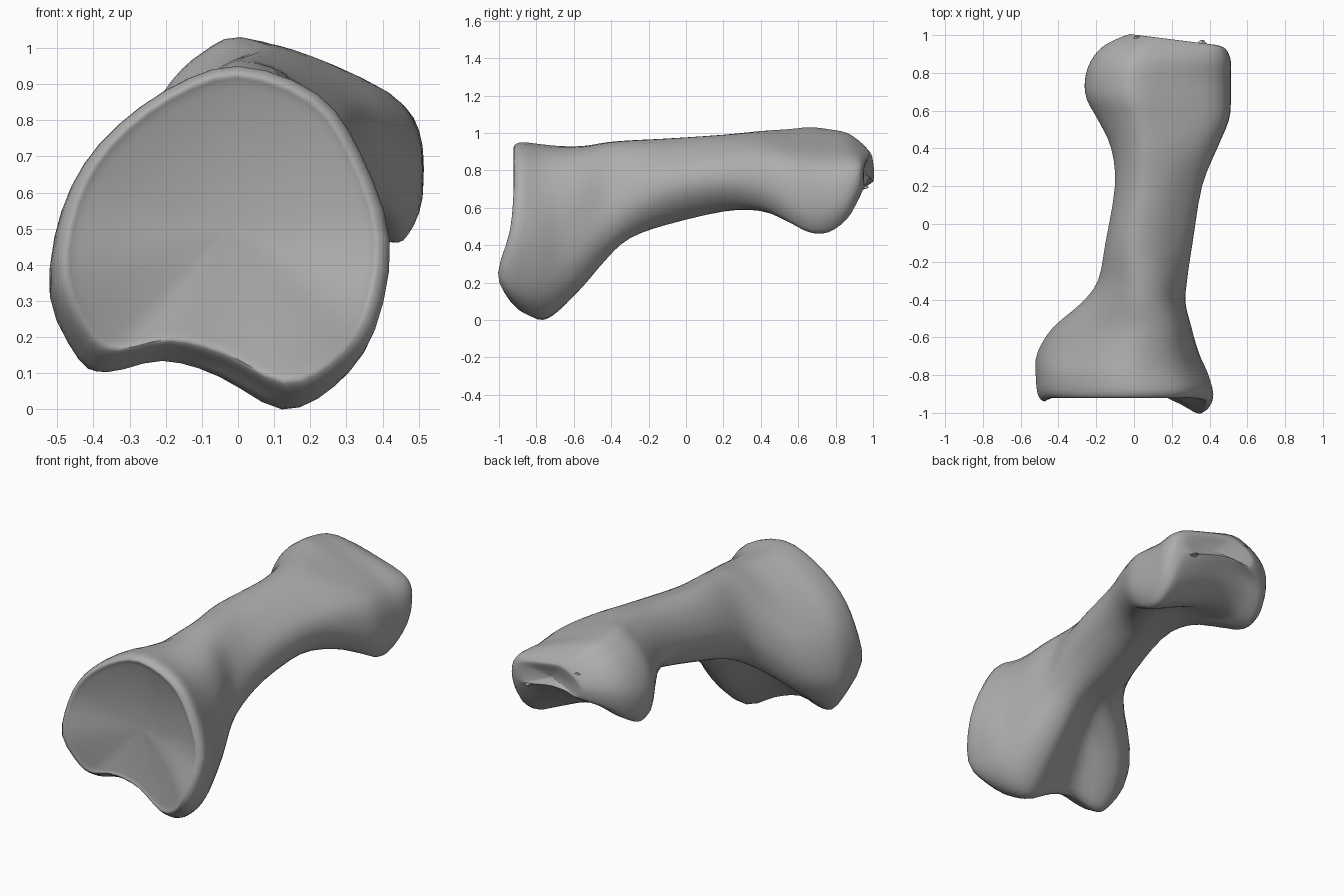
import bpy
import bmesh
from mathutils import Vector

default_cube = bpy.data.objects.get("Cube")
if default_cube:
    bpy.data.objects.remove(default_cube, do_unlink=True)

bone_grey = bpy.data.materials.new("bone grey")
bone_grey.use_nodes = True
colour = (0.42, 0.42, 0.42, 1)
bone_grey.diffuse_color = colour
bone_grey.node_tree.nodes["Principled BSDF"].inputs["Base Color"].default_value = colour

# Cross-sections (x, z), clockwise from the top ridge
JOINT = [(0, .95), (.22, .87), (.34, .7), (.42, .45), (.38, .2), (.28, .06), (.14, 0),
         (-.04, .09), (-.2, .13), (-.35, .1), (-.43, .14), (-.51, .33), (-.48, .55),
         (-.38, .73), (-.2, .88)]
GROOVE = [(.02, .93), (.19, .87), (.28, .71), (.31, .5), (.31, .32), (.25, .18), (.14, .13),
          (.02, .22), (-.12, .35), (-.27, .27), (-.39, .24), (-.47, .34), (-.44, .52),
          (-.33, .68), (-.15, .85)]
SHAFT = [(.05, .98), (.15, .96), (.25, .9), (.33, .82), (.35, .73), (.32, .65), (.25, .58),
         (.16, .55), (.06, .57), (-.02, .6), (-.07, .66), (-.11, .74), (-.1, .82),
         (-.07, .89), (-.02, .95)]
CONDYLES = [(0, 1.02), (.19, .96), (.42, .86), (.5, .75), (.51, .59), (.47, .49), (.42, .47),
            (.3, .52), (.1, .6), (-.08, .61), (-.22, .57), (-.26, .7), (-.24, .81),
            (-.18, .91), (-.1, .98)]

# Outer limits along the bone: y, x low, x high, z low, z high
STATIONS = [
    (-.92, -.48, .39, .07, .93), (-.88, -.51, .42, .03, .95), (-.78, -.52, .39, 0, .94),
    (-.68, -.51, .34, .05, .93), (-.55, -.43, .3, .18, .93), (-.42, -.28, .27, .32, .95),
    (-.3, -.19, .28, .42, .96), (-.1, -.15, .31, .51, .97), (.2, -.1, .36, .58, .99),
    (.4, -.12, .44, .57, 1.01), (.55, -.19, .5, .52, 1.02), (.66, -.25, .51, .47, 1.03),
    (.76, -.26, .51, .47, 1.02), (.86, -.23, .51, .54, 1), (.93, -.16, .49, .64, .95),
    (.97, -.04, .46, .7, .9)]


def normalise(section):
    """Fit a section into the unit square."""
    xs, zs = zip(*section)
    return [Vector(((x - min(xs)) / (max(xs) - min(xs)),
                    (z - min(zs)) / (max(zs) - min(zs)))) for x, z in section]


KEYS = [(-.82, normalise(JOINT)), (-.58, normalise(GROOVE)), (-.1, normalise(SHAFT)),
        (.22, normalise(SHAFT)), (.62, normalise(CONDYLES))]


def section_at(y):
    """Blend the neighbouring key sections."""
    if y <= KEYS[0][0]:
        return KEYS[0][1]
    for (ya, a), (yb, b) in zip(KEYS, KEYS[1:]):
        if y <= yb:
            t = (y - ya) / (yb - ya)
            return [p.lerp(q, t * t * (3 - 2 * t)) for p, q in zip(a, b)]
    return KEYS[-1][1]


def clamp(value):
    return max(0, min(1, value))


def make_ring(y, x_low, x_high, z_low, z_high):
    """Place one section; the joint's lower lips swell forwards, then round under."""
    ring = []
    for u, v in section_at(y):
        x = x_low + u * (x_high - x_low)
        z = z_low + v * (z_high - z_low)
        reach = .03 * clamp((-x - .2) / .2) + .085 * clamp((x + .05) / .25)
        lip = clamp((.55 - z) / .3) * reach - .45 * clamp(.27 - .15 * x - z)
        tip = clamp((y - .9) / .07) * .06 * (.5 - u)
        ring.append(Vector((x, y - lip * clamp((-.74 - y) / .15) + tip, z)))
    return ring


def smooth_points(points, steps, closed):
    """Run a spline through the points."""
    count = len(points)
    result = []
    for i in range(count if closed else count - 1):
        if closed:
            a, b, c, d = (points[(i + k) % count] for k in (-1, 0, 1, 2))
        else:
            a, b, c, d = (points[max(0, min(count - 1, i + k))] for k in (-1, 0, 1, 2))
        for s in range(steps):
            t = s / steps
            result.append(b + (c - a) * t / 2 + (a * 2 - b * 5 + c * 4 - d) * t * t / 2
                          + (b * 3 - a - c * 3 + d) * t ** 3 / 2)
    return result if closed else result + [points[-1]]


rings = [make_ring(*station) for station in STATIONS]

# Hollow joint socket inside the front rim, a smooth bowl
rim = rings[0]
floor = Vector((-.03, -.855, .5))
for scale in (.94, .82, .6, .3, .03):
    bowl = [floor.lerp(p, scale) for p in rim]
    for point, edge in zip(bowl, rim):
        point.y = floor.y + (edge.y - floor.y) * scale ** 2
    rings.insert(0, bowl)

# Worn, slightly hollow tip between the condyles
tip = rings[-1]
centre = sum(tip, Vector()) / len(tip)
for scale, depth in ((.8, .005), (.4, -.01), (.04, -.02)):
    rings.append([centre.lerp(p, scale) + Vector((0, depth, 0)) for p in tip])

# Skin the rings
columns = [smooth_points(list(column), 3, False) for column in zip(*rings)]
loops = [smooth_points(list(ring), 3, True) for ring in zip(*columns)]
bm = bmesh.new()
skin = [[bm.verts.new(p) for p in loop] for loop in loops]
for near, far in zip(skin, skin[1:]):
    for i in range(len(near)):
        bm.faces.new((near[i - 1], near[i], far[i], far[i - 1]))
bm.faces.new(skin[0])
bm.faces.new(skin[-1])
bmesh.ops.recalc_face_normals(bm, faces=bm.faces)
mesh = bpy.data.meshes.new("toe_bone")
bm.to_mesh(mesh)
bm.free()
mesh.materials.append(bone_grey)
toe_bone = bpy.data.objects.new("toe_bone", mesh)
bpy.context.collection.objects.link(toe_bone)


# Small broken chips on the worn tip
def add_chip(name, location, size, rotation):
    bpy.ops.mesh.primitive_cone_add(vertices=4, radius1=1, radius2=0.2, depth=1,
                                    location=location, rotation=rotation)
    chip = bpy.context.object
    chip.name = name
    chip.scale = size
    chip.data.materials.append(bone_grey)


add_chip("tip_chip", (.02, .965, .87), (.06, .025, .06), (-1.4, 0, .2))
add_chip("lower_tip_chip", (.36, .95, .71), (.05, .02, .05), (-1.6, .3, 0))

bpy.ops.object.select_all(action='DESELECT')
toe_bone.select_set(True)
bpy.context.view_layer.objects.active = toe_bone
bpy.ops.object.shade_smooth_by_angle(angle=0.9)
